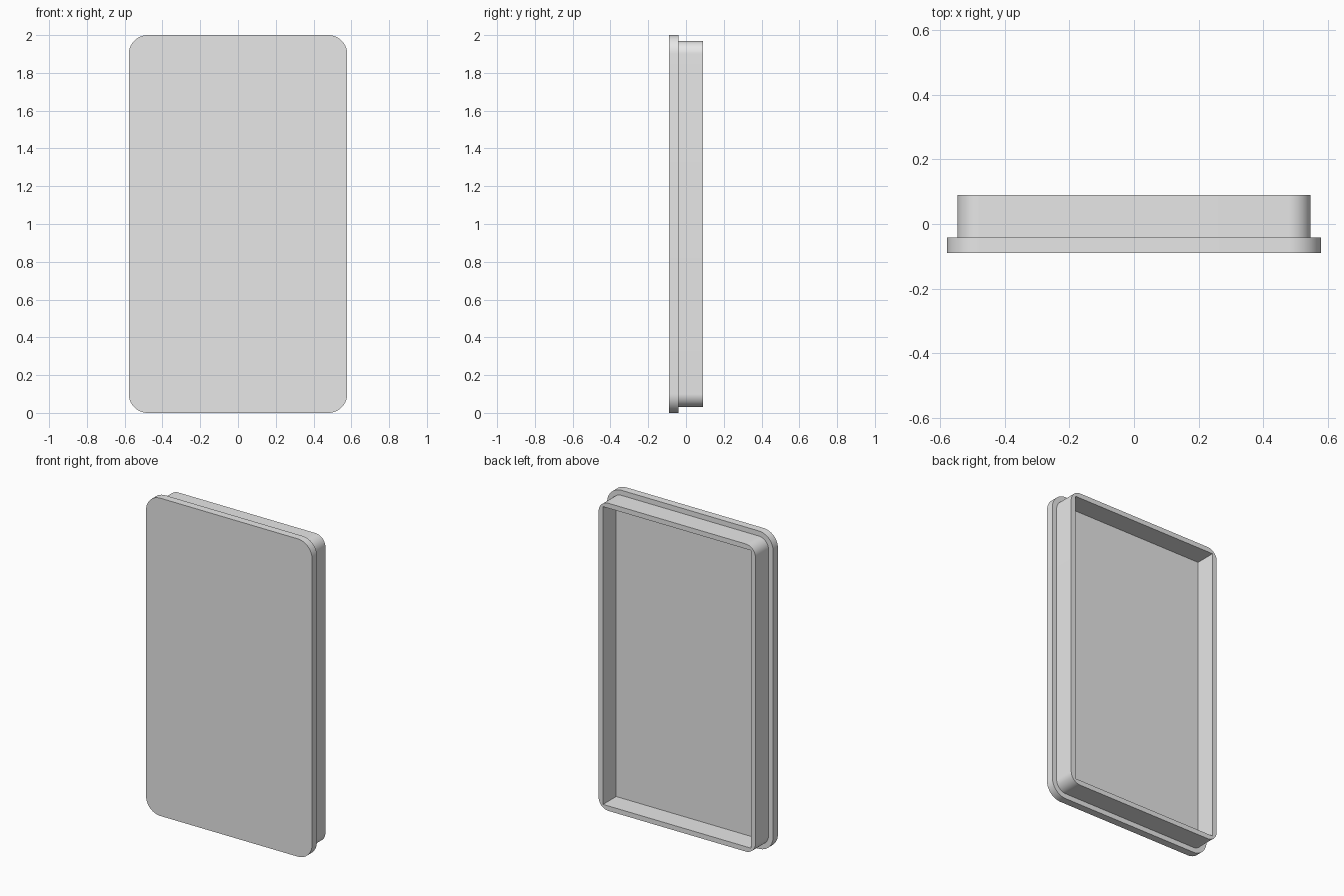
import bpy
import bmesh
from math import sin, cos, pi

cube = bpy.data.objects.get("Cube")
if cube:
    bpy.data.objects.remove(cube, do_unlink=True)

HALF_W, HALF_H = 0.578, 1.0      # front plate half size
FRONT, STEP, BACK = -0.089, -0.041, 0.089
RADIUS, LEDGE, WALL = 0.1, 0.032, 0.031
SEGMENTS = 16
SIGNS = [(1, 1), (-1, 1), (-1, -1), (1, -1)]

grey = bpy.data.materials.new("light grey")
grey.use_nodes = True
grey.diffuse_color = (0.8, 0.8, 0.8, 1)
grey.node_tree.nodes["Principled BSDF"].inputs["Base Color"].default_value = grey.diffuse_color


def rounded_loop(bm, y, inset):
    """Rounded rectangle of vertices in the xz plane, one arc per corner."""
    r = RADIUS - inset
    verts = []
    for k, (sx, sz) in enumerate(SIGNS):
        for i in range(SEGMENTS + 1):
            a = (k + i / SEGMENTS) * pi / 2
            verts.append(bm.verts.new((sx * (HALF_W - RADIUS) + r * cos(a), y,
                                       HALF_H + sz * (HALF_H - RADIUS) + r * sin(a))))
    return verts


def sharp_loop(bm, y, inset):
    return [bm.verts.new((sx * (HALF_W - inset), y, HALF_H + sz * (HALF_H - inset)))
            for sx, sz in SIGNS]


def band(bm, a, b):
    """Wall of quads joining two matching loops."""
    n = len(a)
    for i in range(n):
        j = (i + 1) % n
        bm.faces.new((a[i], a[j], b[j], b[i]))


def finish(bm, name):
    bmesh.ops.recalc_face_normals(bm, faces=bm.faces[:])
    mesh = bpy.data.meshes.new(name)
    bm.to_mesh(mesh)
    bm.free()
    mesh.materials.append(grey)
    obj = bpy.data.objects.new(name, mesh)
    bpy.context.collection.objects.link(obj)
    bpy.ops.object.select_all(action='DESELECT')
    obj.select_set(True)
    bpy.context.view_layer.objects.active = obj
    bpy.ops.object.shade_smooth_by_angle(angle=pi / 6)


# Front plate with rounded corners
bm = bmesh.new()
front = rounded_loop(bm, FRONT, 0)
back = rounded_loop(bm, STEP, 0)
band(bm, front, back)
bm.faces.new(front)
bm.faces.new(back)
finish(bm, "front_plate")

# Back rim: rounded outside, square-cornered pocket inside
bm = bmesh.new()
outer = [rounded_loop(bm, y, LEDGE) for y in (STEP, BACK)]
inner = [sharp_loop(bm, y, LEDGE + WALL) for y in (STEP, BACK)]
band(bm, *outer)
band(bm, *inner)
for out, inn in zip(outer, inner):
    for k in range(4):
        start = k * (SEGMENTS + 1)
        for i in range(start, start + SEGMENTS):
            bm.faces.new((out[i], out[i + 1], inn[k]))
        end = start + SEGMENTS
        bm.faces.new((out[end], out[(end + 1) % len(out)], inn[(k + 1) % 4], inn[k]))
finish(bm, "back_rim")
